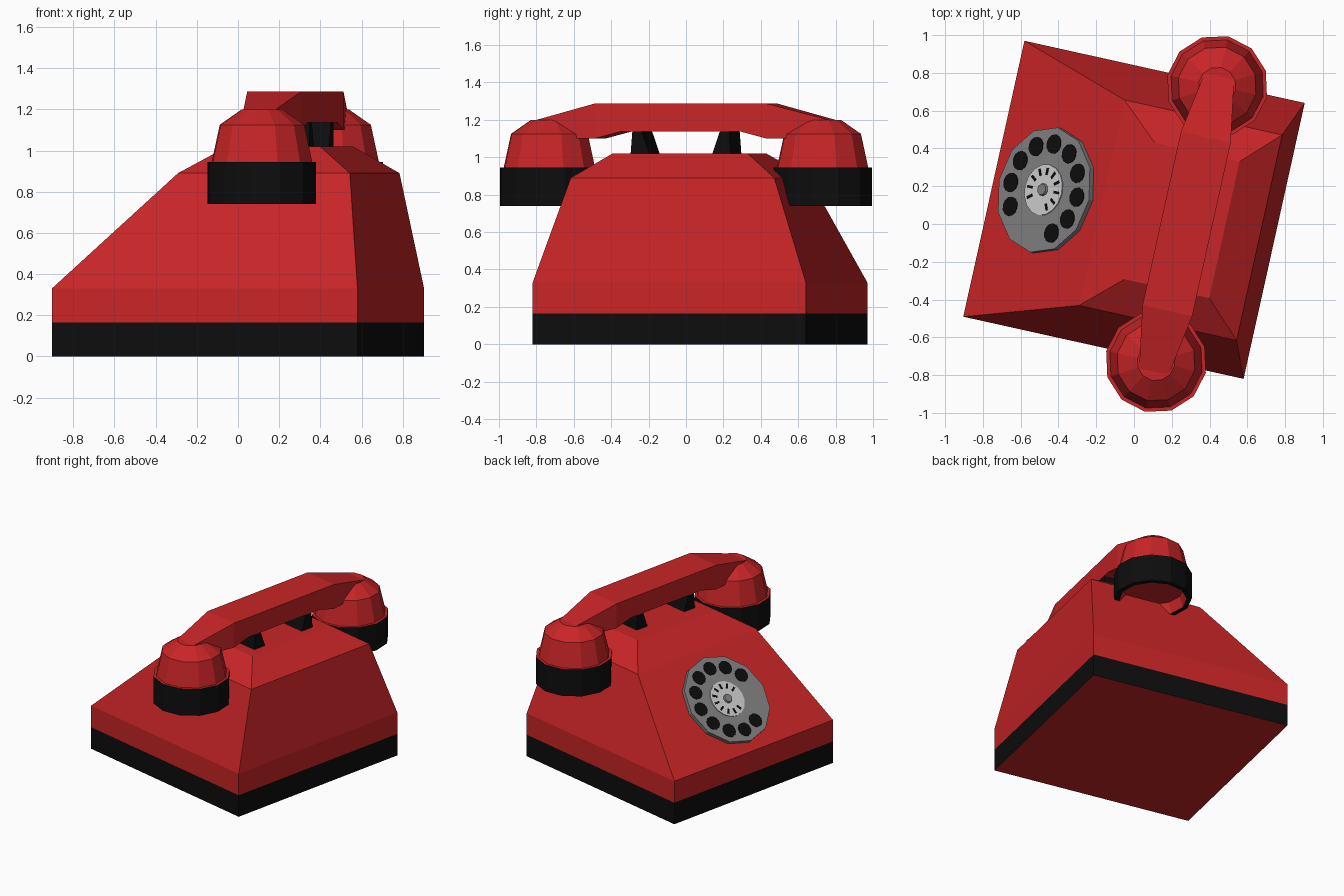
import bpy, bmesh, math
from mathutils import Matrix, Vector

if "Cube" in bpy.data.objects:
    bpy.data.objects.remove(bpy.data.objects["Cube"])


def material(name, rgb):
    m = bpy.data.materials.new(name)
    m.diffuse_color = (*rgb, 1)
    m.use_nodes = True
    m.node_tree.nodes["Principled BSDF"].inputs["Base Color"].default_value = m.diffuse_color
    return m


RED = material("red", (0.58, 0.018, 0.02))
BLACK = material("black", (0.004, 0.004, 0.004))
GREY = material("grey", (0.22, 0.22, 0.22))
LIGHT = material("light_grey", (0.62, 0.62, 0.62))

# The whole telephone stands turned a little about its vertical axis;
# in its own frame the dial slope faces -x and the handset runs along y
TURN = Matrix.Translation((0, 0.075, 0)) @ Matrix.Rotation(math.radians(-12.5), 4, 'Z')


def loft(name, rings, mats, bands=None, caps=(0, 0), local=Matrix()):
    """Join rings of points; bands gives the material slot between rings."""
    bm = bmesh.new()
    loops = [[bm.verts.new(p) for p in ring] for ring in rings]
    n = len(loops[0])
    for k, (a, b) in enumerate(zip(loops, loops[1:])):
        for i in range(n):
            j = (i + 1) % n
            f = bm.faces.new((a[i], a[j], b[j], b[i]))
            f.material_index = bands[k] if bands else 0
    for loop, slot in zip((loops[0], loops[-1]), caps):
        bm.faces.new(loop).material_index = slot
    bmesh.ops.recalc_face_normals(bm, faces=bm.faces)
    me = bpy.data.meshes.new(name)
    bm.to_mesh(me)
    bm.free()
    for m in mats:
        me.materials.append(m)
    me.transform(TURN @ local)
    ob = bpy.data.objects.new(name, me)
    bpy.context.collection.objects.link(ob)
    return ob


def rect(x0, x1, hy, z):
    return [(x0, -hy, z), (x1, -hy, z), (x1, hy, z), (x0, hy, z)]


def circle(r, z, n=12):
    return [(r * math.cos(math.tau * i / n), r * math.sin(math.tau * i / n), z)
            for i in range(n)]


def disc(name, r, z0, z1, mat, n=12, local=Matrix(), r_top=None):
    return loft(name, [circle(r, z0, n), circle(r_top or r, z1, n)], [mat], local=local)


# Body: black skirt, red walls, long dial slope, bevelled top
loft("body", [rect(-0.76, 0.76, 0.748, 0), rect(-0.76, 0.76, 0.748, 0.165),
              rect(-0.76, 0.76, 0.748, 0.33), rect(-0.175, 0.68, 0.557, 0.89),
              rect(0.03, 0.49, 0.37, 1.02)],
     [RED, BLACK], bands=(1, 0, 0, 0))

# Handset: cross-sections (offset along the grip, half width, bottom, top)
HAND = Matrix.Translation((0.288, -0.013, 0))
half = [(0.33, 0.135, 1.137, 1.287), (0.47, 0.135, 1.10, 1.287), (0.80, 0.08, 1.10, 1.2)]
stations = [(-y, w, a, b) for y, w, a, b in reversed(half)] + half
loft("handset_grip", [[(-w, y, a), (w, y, a), (w, y, b), (-w, y, b)]
                      for y, w, a, b in stations], [RED], local=HAND)

# Ear and mouth cups, with black collars and hollow undersides
profile = [(0.21, 0.82), (0.235, 0.74), (0.27, 0.74), (0.27, 0.945), (0.25, 0.945),
           (0.21, 1.125), (0.10, 1.2)]
for side, label in ((-1, "mouth_cup"), (1, "ear_cup")):
    loft(label, [circle(r, z) for r, z in profile], [RED, BLACK],
         bands=(0, 1, 1, 0, 0, 0), local=HAND @ Matrix.Translation((0, side * 0.748, 0)))
    # Cradle rest, upright on the outer side and sloped on the inner side
    rest = [[(-0.13, side * y0, z), (0.13, side * y0, z),
             (0.13, side * y1, z), (-0.13, side * y1, z)]
            for y0, y1, z in ((0.17, 0.275, 1.01), (0.215, 0.265, 1.14))]
    loft("cradle_rest", rest, [BLACK], local=HAND)

# Dial, laid on the slope with its local x pointing up the slope
angle = math.atan2(0.56, 0.585)
DIAL = Matrix.Translation((-0.4675, 0, 0.61)) @ Matrix.Rotation(-angle, 4, 'Y')
disc("dial_plate", 0.338, -0.01, 0.03, GREY, local=DIAL)
disc("dial_centre", 0.137, 0.03, 0.036, LIGHT, n=16, local=DIAL)
disc("dial_knob", 0.036, 0.03, 0.05, GREY, n=10, local=DIAL, r_top=0.03)

# Ten finger holes, each with a small printed mark on the centre disc
for k in range(10):
    spin = DIAL @ Matrix.Rotation(math.radians(-60 + 30 * k), 4, 'Z')
    disc("finger_hole", 0.052, 0.03, 0.034, BLACK,
         local=spin @ Matrix.Translation((0.248, 0, 0)))
    loft("dial_mark", [rect(0.08, 0.118, 0.007, z) for z in (0.036, 0.039)],
         [BLACK], local=spin)
